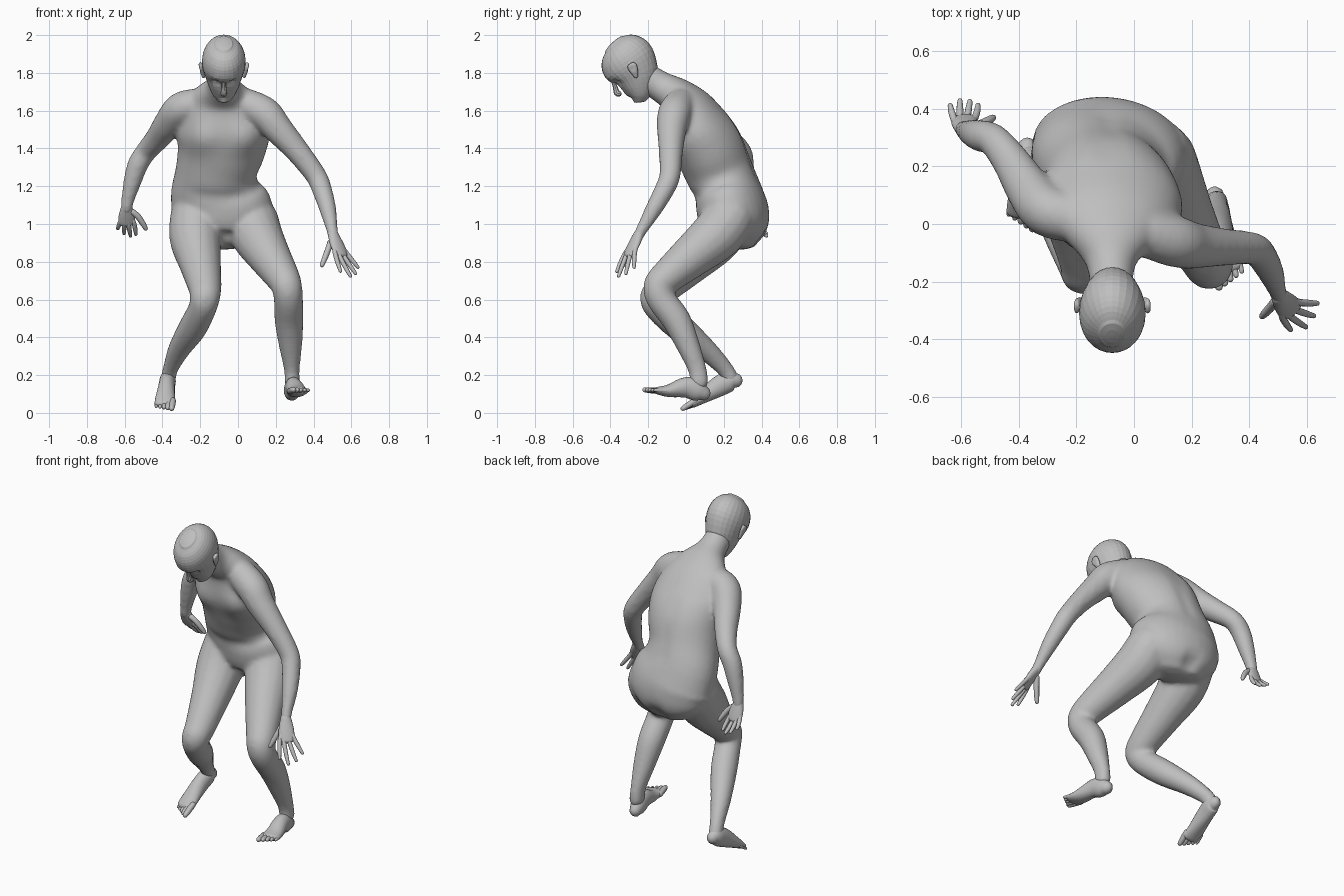
import bpy, bmesh, math
from mathutils import Vector

cube = bpy.data.objects.get("Cube")
if cube:
    bpy.data.objects.remove(cube)

skin = bpy.data.materials.new("grey clay")
skin.use_nodes = True
GREY = (0.52, 0.52, 0.52, 1)
skin.diffuse_color = GREY
skin.node_tree.nodes["Principled BSDF"].inputs["Base Color"].default_value = GREY


def spline(points, steps):
    """Smooth curve through rows of numbers (position and radii)."""
    out, last = [], len(points) - 1
    for i in range(last):
        a, b, c, d = (points[max(0, min(last, k))] for k in range(i - 1, i + 3))
        for s in range(steps):
            t = s / steps
            out.append([q + t / 2 * (r - p + t * (2*p - 5*q + 4*r - w + t * (3*(q - r) + w - p)))
                        for p, q, r, w in zip(a, b, c, d)])
    return out + [list(points[-1])]


def tube(bm, points, side=(1, 0, 0), sides=16, steps=4, bulge=1):
    """Closed tube with domed ends; each point is x, y, z, half width, half depth."""
    rows = spline([p if len(p) == 5 else (*p, p[3]) for p in points], steps)
    centres = [Vector(r[:3]) for r in rows]
    rings, last = [], len(rows) - 1
    for i, row in enumerate(rows):
        tan = (centres[min(i + 1, last)] - centres[max(i - 1, 0)]).normalized()
        n = tan.cross(Vector(side)).normalized()
        s = n.cross(tan)
        a, b = row[3:]
        caps = [(0, 1)]
        if i in (0, last):
            caps = [(math.sin(k) * min(a, b) * bulge, math.cos(k)) for k in (0, 0.55, 1.1, 1.45)]
            if i == 0:
                caps = [(-h, k) for h, k in reversed(caps)]
        for h, k in caps:
            rings.append([bm.verts.new(centres[i] + tan * h + k * (s * a * math.cos(w) + n * b * math.sin(w)))
                          for w in (2 * math.pi * j / sides for j in range(sides))])
    for r0, r1 in zip(rings, rings[1:]):
        for j in range(sides):
            m = (j + 1) % sides
            bm.faces.new((r0[j], r0[m], r1[m], r1[j]))
    bm.faces.new(rings[0][::-1])
    bm.faces.new(rings[-1])


def sculpt(bm, centre, radius, push):
    """Soft push of the surface around a point."""
    for v in bm.verts:
        v.co += Vector(push) * math.exp(-((v.co - Vector(centre)).length / radius) ** 2)


def finish(bm, name, smooth=True):
    bmesh.ops.recalc_face_normals(bm, faces=bm.faces)
    mesh = bpy.data.meshes.new(name)
    bm.to_mesh(mesh)
    bm.free()
    mesh.materials.append(skin)
    for p in mesh.polygons:
        p.use_smooth = smooth
    obj = bpy.data.objects.new(name, mesh)
    bpy.context.collection.objects.link(obj)
    return obj


# Torso and neck
bm = bmesh.new()
tube(bm, [(-.085, .265, .915, .18, .125), (-.085, .268, .98, .25, .17), (-.085, .25, 1.06, .275, .188),
          (-.115, .22, 1.17, .245, .178), (-.115, .175, 1.28, .215, .18), (-.09, .125, 1.4, .235, .185),
          (-.08, .07, 1.5, .25, .17), (-.08, .015, 1.605, .22, .135), (-.08, -.045, 1.675, .165, .1),
          (-.08, -.13, 1.725, .09, .082), (-.078, -.21, 1.775, .075, .078)],
     side=(.98, -.15, 0), sides=32, bulge=.4)
# Chest muscles, spine furrow, waist crease and buttock cleft
for x in (-.2, .05):
    sculpt(bm, (x, -.08, 1.46), .09, (0, -.03, -.01))
for k in range(7):
    sculpt(bm, (-.09, .26 + .02 * k, 1.56 - .05 * k), .035, (0, -.008, -.004))
for k in range(-4, 5):
    sculpt(bm, (-.1 + .04 * k, .05, 1.15), .03, (0, .008, 0))
for k in range(3):
    sculpt(bm, (-.085, .4, .88 + .035 * k), .04, (0, -.018, 0))
# Arms
tube(bm, [(-.2, .02, 1.635, .085), (-.3, .045, 1.61, .09), (-.365, .12, 1.535, .08),
          (-.425, .215, 1.455, .066), (-.485, .29, 1.385, .057), (-.53, .305, 1.315, .056),
          (-.56, .315, 1.22, .048), (-.585, .325, 1.12, .035), (-.59, .33, 1.08, .032)], side=(0, 1, 0))
tube(bm, [(.04, -.03, 1.635, .085), (.14, -.06, 1.585, .09), (.21, -.075, 1.505, .08),
          (.315, -.08, 1.385, .065), (.41, -.085, 1.26, .057), (.442, -.11, 1.19, .054),
          (.475, -.17, 1.08, .046), (.5, -.24, .96, .031), (.505, -.255, .93, .03)], side=(0, 1, 0))
# Legs
tube(bm, [(-.215, .23, 1.04, .145), (-.225, .15, .92, .138), (-.2, .02, .79, .112), (-.175, -.12, .66, .088),
          (-.175, -.165, .61, .08), (-.19, -.14, .55, .075), (-.24, -.03, .45, .076),
          (-.31, .1, .34, .06), (-.355, .2, .24, .042, .046), (-.37, .24, .18, .042)])
tube(bm, [(.075, .225, 1.02, .14), (.1, .16, .94, .138), (.165, .03, .83, .115), (.235, -.1, .72, .092),
          (.258, -.145, .67, .082), (.267, -.13, .6, .078), (.27, -.05, .49, .077),
          (.278, .01, .36, .063), (.285, .06, .23, .042, .05), (.287, .07, .16, .042, .05)])
body = finish(bm, "body")
fuse = body.modifiers.new("fuse", "REMESH")
fuse.mode = "VOXEL"
fuse.voxel_size = .011
fuse.use_smooth_shade = True
soft = body.modifiers.new("soften", "SMOOTH")
soft.factor = .5
soft.iterations = 14

# Head, built in its own tilted frame
MID = Vector((-.075, -.3, 1.85))
UP, FWD = Vector((0, -.64, .77)), Vector((0, -.77, -.64))


def at(x, f, u):
    return MID + Vector((x, 0, 0)) + FWD * f + UP * u


bm = bmesh.new()
tube(bm, [(*at(0, f, u), w, d) for u, f, w, d in (
    (-.188, .08, .034, .03), (-.168, .064, .056, .056), (-.13, .04, .078, .088), (-.07, .012, .1, .123),
    (0, 0, .115, .146), (.06, -.003, .109, .138), (.105, -.003, .084, .106),
    (.128, -.002, .052, .066))], sides=28, steps=3, bulge=.28)
# Eye sockets, brows, lips and chin
for x in (-.042, .042):
    sculpt(bm, at(x, .125, -.035), .026, FWD * -.02)
    sculpt(bm, at(x, .135, 0), .025, FWD * .006)
for f, u, r, amount in ((.13, -.122, .026, .014), (.11, -.145, .02, -.005), (.105, -.175, .028, .01)):
    sculpt(bm, at(0, f, u), r, FWD * amount)
# Nose
tube(bm, [(*at(0, .128, -.02), .01), (*at(0, .138, -.05), .013), (*at(0, .15, -.078), .018),
          (*at(0, .14, -.092), .018, .014)], sides=10, steps=3, bulge=.5)
finish(bm, "head", smooth=False)

# Ears
for name, s in (("left_ear", 1), ("right_ear", -1)):
    bm = bmesh.new()
    tube(bm, [(*at(s * .107, .018, -.078), .008, .01), (*at(s * .115, .008, -.052), .011, .02),
              (*at(s * .123, 0, -.025), .013, .026), (*at(s * .123, -.002, -.01), .011, .021)],
         sides=12, bulge=.6)
    sculpt(bm, at(s * .136, .005, -.03), .016, (-s * .008, 0, 0))
    finish(bm, name)


def hand(name, wrist, across, fingers):
    """Palm from wrist to knuckles, then a bent tube per finger (thumb last)."""
    bm = bmesh.new()
    wrist = Vector(wrist)
    knuckles = [Vector(f[0]) for f in fingers[:4]]
    mid = sum(knuckles, Vector()) / 4
    tube(bm, [(*wrist, .03, .026), (*wrist.lerp(mid, .45), .042, .022), (*wrist.lerp(mid, .8), .044, .018),
              (*mid, .04, .015)], side=across)
    for i, (base, tip) in enumerate(fingers):
        base, tip = Vector(base), Vector(tip)
        r = .016 if i == 4 else .0125
        start = wrist.lerp(base, .5 if i == 4 else .75)
        bend = base.lerp(tip, .5) + (base - wrist).normalized() * .006
        tube(bm, [(*start, r), (*base, r), (*bend, r * .92), (*base.lerp(tip, .92), r * .7)],
             side=across, sides=10, steps=3)
    finish(bm, name)


hand("left_hand", (.503, -.25, .945), (.7, .55, 0), [
    ((.515, -.325, .84), (.545, -.37, .742)), ((.538, -.317, .83), (.6, -.36, .715)),
    ((.56, -.297, .83), (.628, -.32, .73)), ((.575, -.272, .845), (.64, -.275, .765)),
    ((.475, -.287, .86), (.442, -.322, .775))])
hand("right_hand", (-.59, .328, 1.09), (1, .1, 0), [
    ((-.55, .37, 1), (-.54, .415, .94)), ((-.578, .37, .99), (-.568, .43, .932)),
    ((-.602, .367, 1), (-.603, .432, .945)), ((-.622, .36, 1.015), (-.638, .415, .972)),
    ((-.53, .345, 1.04), (-.485, .37, .97))])


def foot(name, sole, toe_dir, inner):
    """Heel to ball, then five toes shrinking away from the inner side."""
    bm = bmesh.new()
    tube(bm, sole, sides=20)
    ball, ahead = Vector(sole[-1][:3]), Vector(toe_dir)
    for k in range(5):
        r = .0165 - .0018 * k
        base = ball + Vector((inner * (.04 - .021 * k), .008 * k - .015, 0))
        tip = base + ahead * (1 - .1 * k)
        tube(bm, [(*(base - ahead * .6), r), (*base.lerp(tip, .4), r), (*tip, r * .85)], sides=10, steps=3)
    finish(bm, name)


foot("left_foot", [(.28, .095, .103, .034, .038), (.285, .06, .118, .043, .056), (.295, 0, .135, .045, .055),
                   (.312, -.09, .117, .052, .034), (.322, -.15, .118, .055, .02)], (.012, -.052, .004), -1)
foot("right_foot", [(-.37, .265, .172, .034, .038), (-.372, .235, .17, .043, .054), (-.378, .17, .138, .044, .054),
                    (-.385, .085, .082, .052, .034), (-.387, .04, .05, .055, .022)], (-.004, -.04, -.026), 1)
